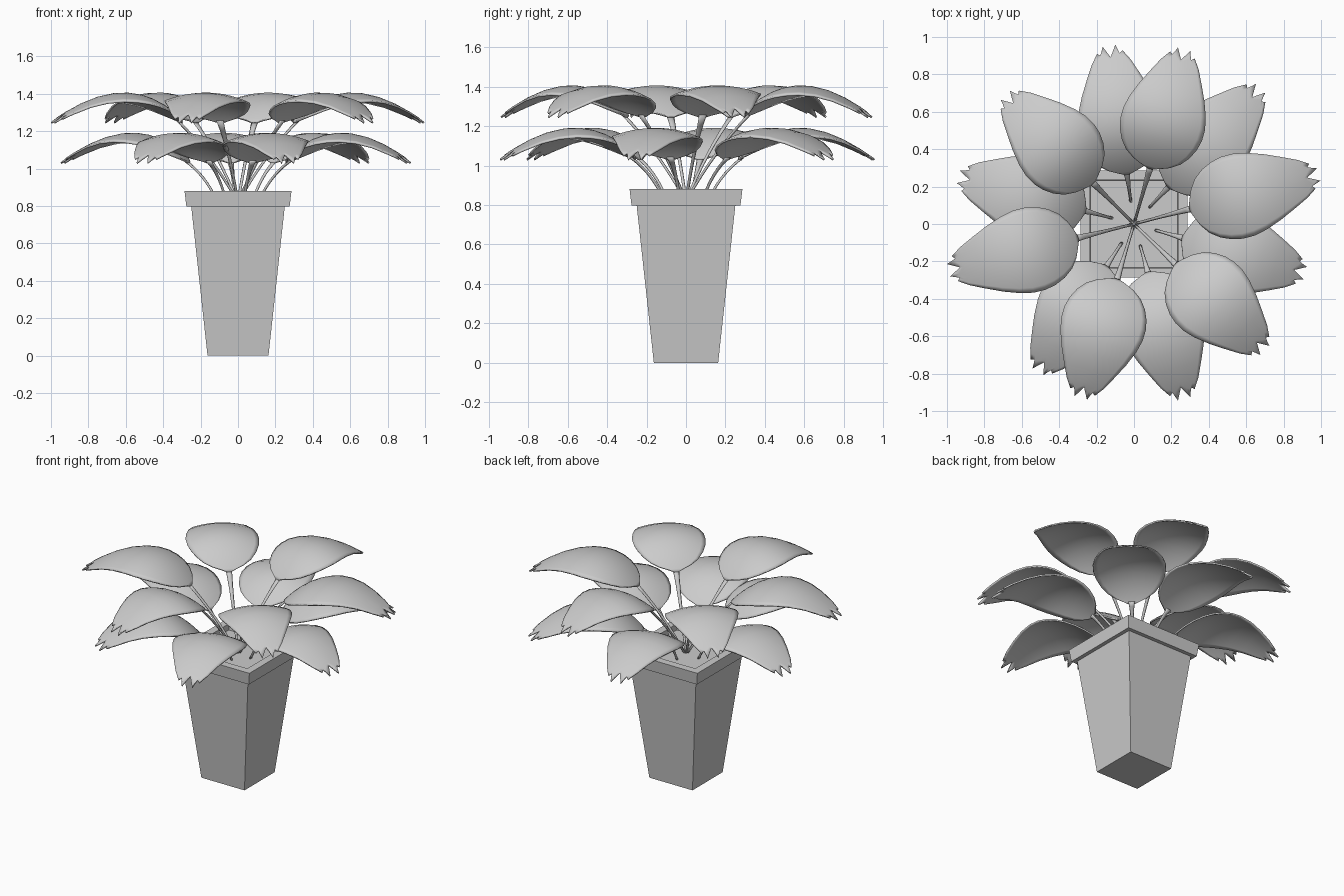
import bpy, bmesh, math
from mathutils import Vector

if "Cube" in bpy.data.objects:
    bpy.data.objects.remove(bpy.data.objects["Cube"])


def make_object(name, verts, faces, smooth=False):
    mesh = bpy.data.meshes.new(name)
    mesh.from_pydata(verts, [], faces)
    bm = bmesh.new()
    bm.from_mesh(mesh)
    bmesh.ops.remove_doubles(bm, verts=bm.verts, dist=1e-5)
    bmesh.ops.recalc_face_normals(bm, faces=bm.faces)
    bm.to_mesh(mesh)
    bm.free()
    obj = bpy.data.objects.new(name, mesh)
    bpy.context.collection.objects.link(obj)
    if smooth:
        mesh.shade_smooth()
    return obj


def loft(rings, n):
    """Closed rings joined by quads, capped at both ends."""
    verts = [v for r in rings for v in r]
    faces = [(i * n + j, i * n + (j + 1) % n, (i + 1) * n + (j + 1) % n, (i + 1) * n + j)
             for i in range(len(rings) - 1) for j in range(n)]
    faces += [tuple(range(n)), tuple(range(len(verts) - n, len(verts)))]
    return verts, faces


def interp(table, x):
    for (x0, y0), (x1, y1) in zip(table, table[1:]):
        if x <= x1:
            return y0 + (y1 - y0) * (x - x0) / (x1 - x0)
    return table[-1][1]


# Tapered square pot with rim; the last ring's cap is the soil
profile = [(0.163, 0), (0.25, 0.797), (0.276, 0.797), (0.286, 0.88), (0.235, 0.88), (0.232, 0.84)]
rings = [[(-h, -h, z), (h, -h, z), (h, h, z), (-h, h, z)] for h, z in profile]
make_object("pot", *loft(rings, 4))

# Leaf outline half widths along the length, and tooth cuts across the tip
WIDTH = [(0, 0.012), (0.02, 0.05), (0.05, 0.10), (0.1, 0.15), (0.17, 0.188), (0.25, 0.213),
         (0.33, 0.225), (0.42, 0.225), (0.52, 0.21), (0.64, 0.18), (0.76, 0.142),
         (0.88, 0.104), (1, 0.068)]
CUT = [(0, 0.09), (0.5, 0.0), (0.75, 0.07), (1, 0.05)]
LENGTH_STEPS = [0, 0.02, 0.05, 0.1, 0.17, 0.25, 0.33, 0.42, 0.52, 0.64, 0.76, 0.88, 0.94, 1]
ACROSS = 16


def rise(s):
    return 0.62 * s * (1 - s) * (1 + 0.4 * (0.5 - s))


def leaf(name, angle, r0, r1, z0, root):
    a = math.radians(angle)
    out, side = Vector((math.cos(a), math.sin(a), 0)), Vector((-math.sin(a), math.cos(a), 0))
    up = Vector((0, 0, 1))
    verts, faces, n = [], [], ACROSS + 1
    # Arched blade
    for t in LENGTH_STEPS:
        w = interp(WIDTH, t)
        for j in range(n):
            v = 2 * j / ACROSS - 1
            s = t - max(0, (t - 0.86) / 0.14) * interp(CUT, abs(v))
            y = w * v
            verts.append(out * (r0 + (r1 - r0) * s) + side * y + up * (z0 + rise(s) - 0.9 * y * y))
    for i in range(len(LENGTH_STEPS) - 1):
        for j in range(ACROSS):
            k = i * n + j
            faces.append((k, k + 1, k + n + 1, k + n))
    blade = make_object(name + "_blade", verts, faces, True)
    mod = blade.modifiers.new("thickness", 'SOLIDIFY')
    mod.thickness, mod.offset = 0.01, 0

    # Curved stalk flaring into the blade
    rings = []
    p0 = out * root + up * 0.835
    p2 = out * (r0 + 0.02) + up * (z0 + 0.01)
    p1 = (p0 + p2) / 2 - out * 0.02 + up * 0.03
    for i in range(9):
        t = i / 8
        c = p0 * (1 - t) ** 2 + p1 * 2 * t * (1 - t) + p2 * t * t
        tan = ((p1 - p0) * (1 - t) + (p2 - p1) * t).normalized()
        nrm = tan.cross(side)
        w, h = 0.008 + 0.012 * t ** 3, 0.007
        rings.append([c + side * w * math.cos(q * math.pi / 3) + nrm * h * math.sin(q * math.pi / 3)
                      for q in range(6)])
    make_object(name + "_stalk", *loft(rings, 6), True)


# Upper and lower whorls of six leaves
for i, ang in enumerate((15, 74, 135, 194, 253, 316)):
    leaf(f"upper_leaf_{i + 1}", ang, 0.31, 1.02 if i in (0, 3) else 0.97, 1.245, 0.01)
for i, (ang, tip) in enumerate(((47, 0.99), (98, 0.96), (165, 0.97), (237, 0.94), (286, 0.97), (344, 0.95))):
    leaf(f"lower_leaf_{i + 1}", ang, 0.27, tip, 1.03, 0.12)
